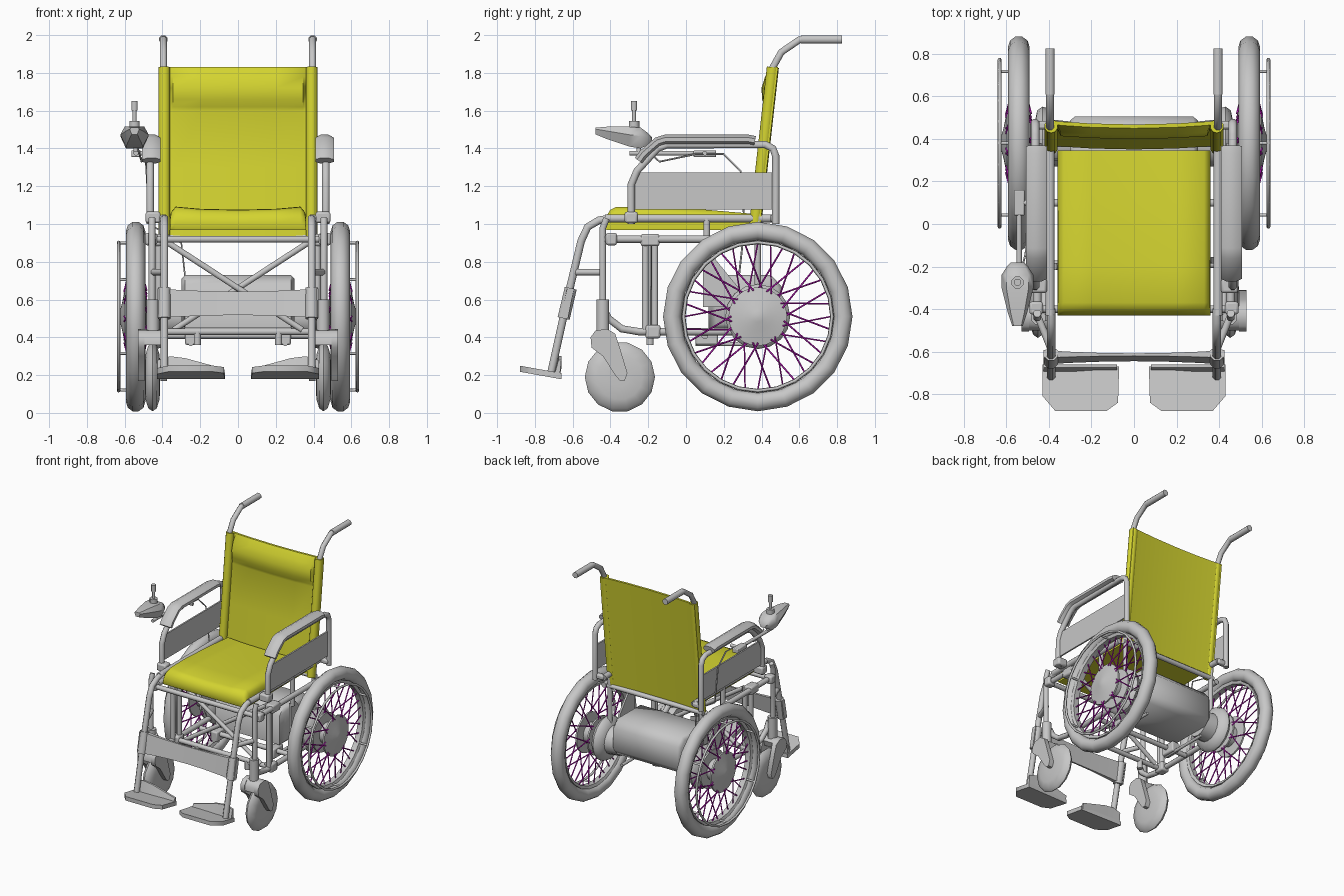
import bpy, bmesh, math
from mathutils import Vector as V

if "Cube" in bpy.data.objects:
    bpy.data.objects.remove(bpy.data.objects["Cube"])

def material(name, rgb):
    m = bpy.data.materials.new(name)
    m.diffuse_color = (*rgb, 1)
    m.use_nodes = True
    m.node_tree.nodes["Principled BSDF"].inputs["Base Color"].default_value = m.diffuse_color
    return m

GREY = material("light grey", (0.57, 0.57, 0.57))
YELLOW = material("yellow", (0.66, 0.66, 0.03))
PURPLE = material("purple", (0.55, 0.01, 0.55))

def finish(name, bm, mat=GREY, mirror=True, angle=50, bevel=0):
    bmesh.ops.recalc_face_normals(bm, faces=bm.faces)
    me = bpy.data.meshes.new(name)
    bm.to_mesh(me)
    bm.free()
    me.materials.append(mat)
    ob = bpy.data.objects.new(name, me)
    bpy.context.collection.objects.link(ob)
    bpy.context.view_layer.objects.active = ob
    ob.select_set(True)
    bpy.ops.object.shade_smooth_by_angle(angle=math.radians(angle))
    ob.select_set(False)
    if bevel:
        b = ob.modifiers.new("bevel", 'BEVEL')
        b.width, b.segments = bevel, 2
    if mirror:
        ob.modifiers.new("mirror", 'MIRROR')
    return ob

def loft(bm, rings, closed=False):
    rows = [[bm.verts.new(p) for p in r] for r in rings]
    n = len(rows[0])
    for a, b in zip(rows, rows[1:] + (rows[:1] if closed else [])):
        for i in range(n):
            bm.faces.new((a[i], a[(i + 1) % n], b[(i + 1) % n], b[i]))
    if not closed:
        bm.faces.new(rows[0])
        bm.faces.new(rows[-1])

def sweep(bm, pts, ru, rv=None, n=8):
    pts = [V(p) for p in pts]
    rv = rv or ru
    d = [(b - a).normalized() for a, b in zip(pts, pts[1:])]
    ref = min((V((1, 0, 0)), V((0, 1, 0)), V((0, 0, 1))), key=lambda r: max(abs(t.dot(r)) for t in d))
    rings = []
    for i, p in enumerate(pts):
        t = (d[max(i - 1, 0)] + d[min(i, len(d) - 1)]).normalized()
        u = (ref - t * ref.dot(t)).normalized()
        v = t.cross(u)
        rings.append([p + u * ru * math.cos((k + .5) * math.tau / n) + v * rv * math.sin((k + .5) * math.tau / n)
                      for k in range(n)])
    loft(bm, rings)

def tubes(name, paths, r, mat=GREY, mirror=True, n=8):
    bm = bmesh.new()
    for p in paths:
        sweep(bm, p, r, n=n)
    return finish(name, bm, mat, mirror, 65)

def side(x, pts):  # path in a plane of constant x
    return [(x, y, z) for y, z in pts]

def box(name, c, s, mat=GREY, mirror=True, bevel=0):
    bm = bmesh.new()
    bmesh.ops.create_cube(bm, size=1)
    for v in bm.verts:
        v.co = [c[i] + v.co[i] * s[i] for i in range(3)]
    return finish(name, bm, mat, mirror, bevel=bevel)

def lathe(name, profile, y, z, n=20, closed=False):  # (x, radius) spun about the x direction
    bm = bmesh.new()
    rings = [[(x, y + r * math.cos(math.tau * k / n), z + r * math.sin(math.tau * k / n)) for k in range(n)]
             for x, r in profile]
    loft(bm, rings, closed)
    return finish(name, bm)

def slab(name, pts, spans, mirror=True):  # (y, z) outline extruded along x, once per span
    bm = bmesh.new()
    for x0, x1 in spans:
        loft(bm, [side(x0, pts), side(x1, pts)])
    return finish(name, bm, mirror=mirror)

# Drive wheels
WY, WZ, WX = 0.38, 0.51, 0.542
ring = lambda x, R, r, n: [(x + r * math.cos(math.tau * k / n), R + r * math.sin(math.tau * k / n)) for k in range(n)]
lathe("tyre", ring(WX, 0.453, 0.051, 10), WY, WZ, 20, True)
lathe("wheel_rim", [(WX - .03, .405), (WX + .03, .405), (WX + .022, .383), (WX - .022, .383)], WY, WZ, 24, True)
lathe("push_rim", ring(0.632, 0.393, 0.009, 8), WY, WZ, 24, True)
lathe("wheel_hub", [(.485, .06), (.487, .15), (.50, .15), (.505, .08), (.58, .08), (.584, .155), (.597, .155),
                    (.602, .13), (.613, .075), (.625, .03), (.628, .01)], WY, WZ, 24)
polar = lambda x, r, a: (x, WY + r * math.cos(a), WZ + r * math.sin(a))
tubes("push_rim_pegs", [[polar(.56, .39, a), polar(.632, .39, a)]
                        for a in (math.radians(30 + 60 * k) for k in range(6))], .008, n=6)
spokes = []
for k in range(36):
    a = math.tau * k / 36
    skew = 0.36 if k % 2 else -0.36
    spokes.append([polar(.602 if k % 4 < 2 else .484, .14, a + skew), polar(WX, .387, a)])
tubes("spokes", spokes, .0045, PURPLE, n=6)

# Motors, battery box and tray
lathe("motor", [(.28, .10), (.375, .11), (.395, .16), (.43, .172), (.455, .155), (.475, .06), (.50, .05)], WY, WZ, 16)
bm = bmesh.new()
case = [(.12, .45), (.12, .68), (.17, .73), (.45, .73), (.505, .67), (.505, .50), (.46, .45)]
loft(bm, [[(x, WY + (y - WY) * f, .59 + (z - .59) * f) for y, z in case]
          for x, f in ((-.30, .85), (-.28, 1), (.28, 1), (.30, .85))])
finish("battery_box", bm, mirror=False)
slab("frame_gusset", [(.09, .56), (.09, .82), (.15, .82), (.28, .66), (.28, .56)], [(.385, .40)])
box("tray_bracket", (.25, .11, .40), (.06, .12, .08), bevel=.01)
tubes("tray_rail", [side(.25, [(.05, .365), (.45, .365)])], .012)

# Back rest: flat rear cover over the sleeves, padded roll at the top front
back_y = lambda z: .37 + (z - 1.03) * .1125
tubes("back_sleeve", [side(.39, [(back_y(.93), .93), (back_y(1.83), 1.83)])], .032, YELLOW, n=10)
bm = bmesh.new()
levels = [.93, 1.05, 1.3, 1.6, 1.62, 1.66, 1.72, 1.78, 1.83]
roll = [0, 0, 0, 0, .008, .03, .04, .028, .002]
rings = []
for x in (-.415, -.36, -.345, -.2, 0, .2, .345, .36, .415):
    sag = -.02 * (1 - (x / .415) ** 2)
    pad = 1 if abs(x) < .35 else 0
    front = [(x, back_y(z) + .012 + sag - pad * b, z) for z, b in zip(levels, roll)]
    rear = [(x, back_y(z) + .028 + sag, z) for z in reversed(levels)]
    rings.append(front + rear)
loft(bm, rings)
finish("back_rest", bm, YELLOW, False)

# Seat cushion with raised edges
bm = bmesh.new()
top = [(-.43, 1.0), (-.42, 1.04), (-.40, 1.07), (-.37, 1.083), (-.2, 1.085), (.1, 1.07), (.345, 1.05)]
rings = []
for x, h in ((-.36, .5), (-.355, .8), (-.33, 1.06), (-.2, .96), (0, .92), (.2, .96), (.33, 1.06), (.355, .8), (.36, .5)):
    rings.append([(x, y, .97 + (z - .97) * h) for y, z in top] + [(x, .345, .968), (x, -.42, .968)])
loft(bm, rings)
finish("seat", bm, YELLOW, False, 60)

# Push handles
tubes("push_handle", [side(.395, [(.44, 1.7), (.46, 1.83), (.505, 1.91), (.60, 1.975), (.64, 1.978), (.66, 1.978)])], .02)
tubes("hand_grip", [side(.395, [(.61, 1.977), (.825, 1.977)])], .024)

# Arm rests
tubes("arm_frame", [side(.465, [(-.29, 1.0), (-.29, 1.21), (-.26, 1.28), (-.15, 1.40), (-.10, 1.42),
                               (.42, 1.42), (.46, 1.40), (.475, 1.36), (.475, 1.0)])], .021)
bm = bmesh.new()
sweep(bm, side(.458, [(-.25, 1.335), (-.225, 1.37), (-.15, 1.435), (-.11, 1.447), (.33, 1.447), (.365, 1.44)]), .053, .028)
finish("arm_pad", bm)
box("side_panel", (.462, .09, 1.175), (.012, .74, .195))
box("arm_socket", (.45, -.29, 1.035), (.08, .07, .06), bevel=.012)
box("rear_arm_socket", (.43, .465, 1.03), (.08, .04, .04), bevel=.012)

# Main frame
tubes("seat_rail", [side(.395, [(-.43, 1.03), (.47, 1.03)])], .023)
tubes("under_rail", [side(.455, [(-.43, .92), (.38, .92)]), side(.42, [(-.44, .56), (-.41, .50), (-.34, .445),
                     (-.25, .43), (.38, .43)])], .021)
tubes("frame_posts", [side(.455, [(-.44, .55), (-.44, .98), (-.42, 1.03)]),
                      side(.42, [(-.215, .42), (-.215, .93)]), side(.40, [(-.165, .42), (-.165, .93)]),
                      side(.40, [(.38, .45), (.38, 1.05)]), side(.40, [(.11, .80), (.11, 1.03)])], .019)
box("rail_clamp", (.46, -.395, .92), (.065, .06, .065), bevel=.012)
box("mid_clamp", (.44, -.19, .915), (.07, .10, .065), bevel=.012)
box("lower_clamp", (.41, -.175, .43), (.07, .08, .07), bevel=.012)
tubes("cross_brace", [[(-.37, -.20, .90), (.34, -.20, .44)], [(.37, -.17, .90), (-.34, -.17, .44)]], .017, mirror=False)
tubes("cross_bars", [[(-.46, -.40, .92), (.46, -.40, .92)], [(-.40, -.19, .43), (.40, -.19, .43)],
                     [(-.42, .38, .93), (.42, .38, .93)], [(-.40, .10, .41), (.40, .10, .41)]], .019, mirror=False)
tubes("bumper_stop", [[(.215, -.19, .36), (.215, -.19, .43)]], .02)

# Front casters
lathe("caster_wheel", [(.412, .05), (.415, .12), (.43, .17), (.452, .186), (.475, .17), (.49, .12), (.493, .05)], -.35, .19, 14)
tubes("caster_stem", [side(.45, [(-.44, .40), (-.44, .60)])], .036)
slab("caster_fork", [(-.505, .40), (-.48, .435), (-.42, .445), (-.375, .42), (-.355, .36), (-.31, .21), (-.325, .17),
                     (-.35, .17), (-.375, .20), (-.44, .30), (-.50, .345)], [(.375, .411), (.494, .53)])
slab("fork_crown", [(-.50, .36), (-.50, .40), (-.475, .435), (-.42, .445), (-.385, .42), (-.40, .375)], [(.40, .51)])

# Leg rests
tubes("leg_hanger", [side(.39, [(-.40, 1.03), (-.46, 1.02), (-.52, .985), (-.555, .91), (-.615, .66), (-.715, .21)])], .022)
tubes("leg_sleeve", [side(.39, [(-.61, .66), (-.648, .50)])], .035)
tubes("leg_strut", [[(.39, -.59, .745), (.45, -.44, .745)]], .018)
bm = bmesh.new()
rings = []
for x in (-.425, -.40, -.3, -.15, 0, .15, .3, .40, .425):
    e = (x / .42) ** 2
    h, t, y = .062 + .016 * e, .006 + .012 * e, -.627
    rings.append([(x, y - t - .2 * h, .58 - h), (x, y + t - .2 * h, .58 - h),
                  (x, y + t + .2 * h, .58 + h), (x, y - t + .2 * h, .58 + h)])
loft(bm, rings)
finish("calf_strap", bm, mirror=False)

# Foot plates with a raised heel edge
bm = bmesh.new()
plan = [(.07, -.67), (.43, -.66), (.43, -.81), (.37, -.88), (.13, -.88), (.075, -.84)]
tilt = lambda y: .20 - (y + .67) * .18
loft(bm, [[(x, y, tilt(y) + dz) for x, y in plan] for dz in (-.02, .012)])
finish("foot_plate", bm)
bm = bmesh.new()
loft(bm, [[(x, -.70, .19), (x, -.67, .18), (x, -.66, z), (x, -.675, z)]
          for x, z in ((.08, .235), (.28, .29), (.36, .30), (.425, .28))])
finish("heel_edge", bm)

# Joystick controller on the right arm
bm = bmesh.new()
rings = []
for y, w, lo, hi in ((-.48, .025, 1.475, 1.51), (-.42, .045, 1.45, 1.515), (-.30, .075, 1.41, 1.515),
                     (-.24, .075, 1.40, 1.51), (-.20, .05, 1.42, 1.48), (-.18, .03, 1.43, 1.46)):
    m = (lo + hi) / 2 + .01
    rings.append([(-.548 + a * w, y, z) for a, z in ((-.6, lo), (.6, lo), (1, m), (.7, hi), (-.7, hi), (-1, m))])
loft(bm, rings)
finish("joystick_body", bm, mirror=False)
JX, JY = -.548, -.275
tubes("joystick_stick", [[(JX, JY, 1.5), (JX, JY, 1.65)]], .011, mirror=False)
tubes("joystick_boot", [[(JX, JY, 1.50), (JX, JY, 1.545)]], .03, mirror=False)
tubes("joystick_knob", [[(JX, JY, 1.60), (JX, JY, 1.652)]], .018, mirror=False)
tubes("joystick_arm", [[(-.54, -.30, 1.375), (-.54, .10, 1.375)], [(-.54, .10, 1.375), (-.465, .10, 1.375)],
                       [(-.545, -.25, 1.42), (-.54, -.25, 1.375)]], .013, mirror=False)
box("joystick_mount", (-.54, .10, 1.372), (.05, .12, .035), mirror=False, bevel=.006)
tubes("control_cable", [[(-.53, -.22, 1.40), (-.51, -.14, 1.33), (-.50, .05, 1.37), (-.49, .20, 1.37), (-.485, .29, 1.28),
                         (-.47, .31, 1.0), (-.30, .30, .90), (-.28, .28, .72)]], .005, mirror=False, n=6)
